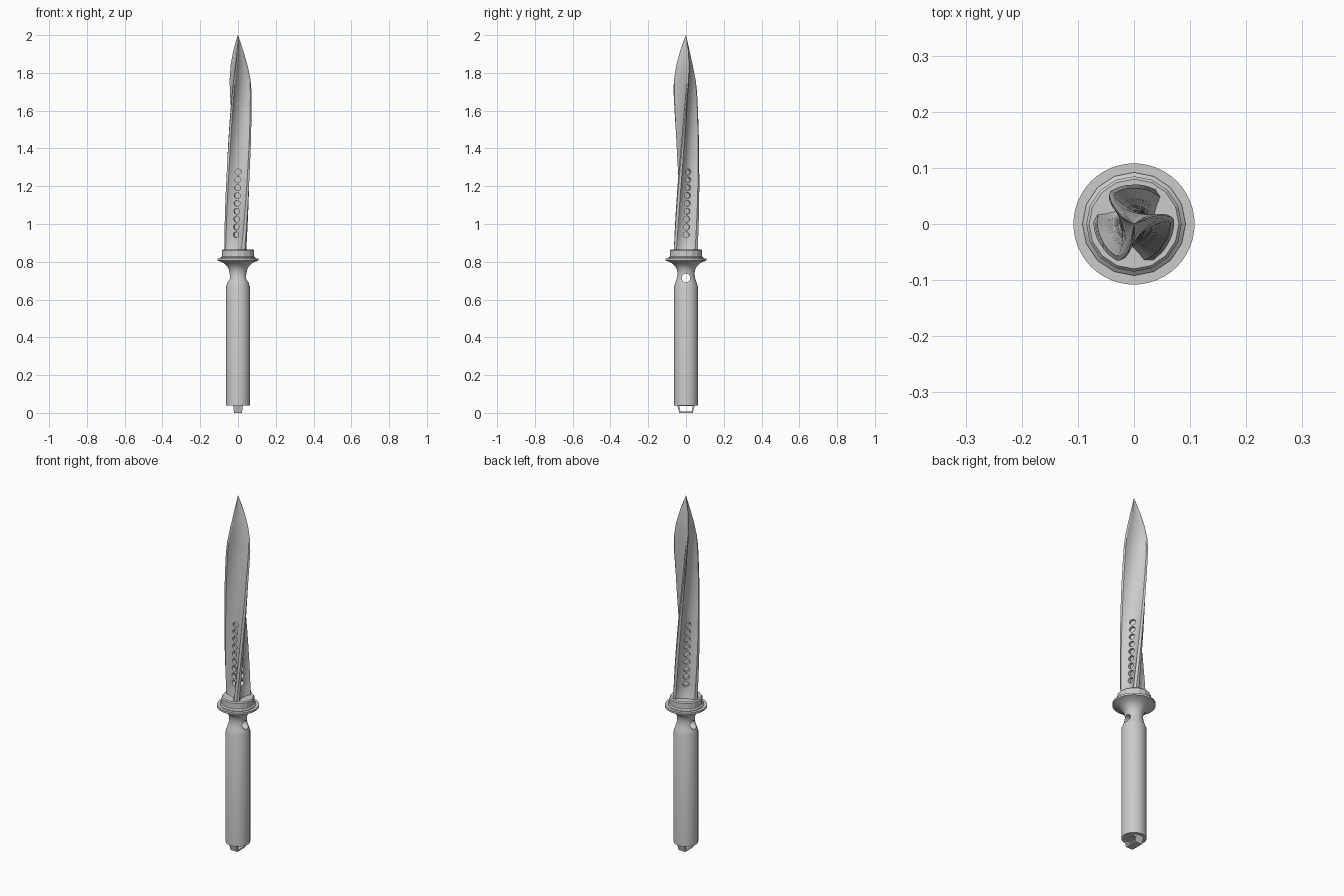
import bpy, bmesh, math
from mathutils import Vector, Matrix

if "Cube" in bpy.data.objects:
    bpy.data.objects.remove(bpy.data.objects["Cube"])


def finish(name, bm, angle=35):
    me = bpy.data.meshes.new(name)
    bm.to_mesh(me)
    bm.free()
    ob = bpy.data.objects.new(name, me)
    bpy.context.collection.objects.link(ob)
    smooth(ob, angle)
    return ob


def activate(ob):
    bpy.ops.object.select_all(action='DESELECT')
    ob.select_set(True)
    bpy.context.view_layer.objects.active = ob


def smooth(ob, angle):
    activate(ob)
    bpy.ops.object.shade_smooth_by_angle(angle=math.radians(angle))


def loft(name, rings, angle=35):
    bm = bmesh.new()
    loops = [[bm.verts.new(p) for p in ring] for ring in rings]
    n = len(loops[0])
    for a, b in zip(loops, loops[1:]):
        for i in range(n):
            j = (i + 1) % n
            bm.faces.new((a[i], a[j], b[j], b[i]))
    bm.faces.new(loops[0][::-1])
    bm.faces.new(loops[-1])
    return finish(name, bm, angle)


def lathe(name, profile, sides, angle=35):
    step = 2 * math.pi / sides
    return loft(name, [[(r * math.cos(i * step), r * math.sin(i * step), z)
                        for i in range(sides)] for r, z in profile], angle)


def cut(ob, cutter):
    mod = ob.modifiers.new("cut", 'BOOLEAN')
    mod.object, mod.solver, mod.operation = cutter, 'EXACT', 'DIFFERENCE'
    activate(ob)
    bpy.ops.object.modifier_move_to_index(modifier="cut", index=0)
    bpy.ops.object.modifier_apply(modifier="cut")
    bpy.data.objects.remove(cutter)


def rod(bm, start, end, radius, sides=16):
    start, end = Vector(start), Vector(end)
    d = end - start
    m = Matrix.Translation((start + end) / 2) @ d.to_track_quat('Z', 'Y').to_matrix().to_4x4()
    bmesh.ops.create_cone(bm, cap_ends=True, segments=sides, radius1=radius,
                          radius2=radius, depth=d.length, matrix=m)


def twist(z):
    return math.radians(60 + 70 * (z - 0.88) / 0.87)


def polar(r, side, a):
    return Vector((r * math.cos(a) - side * math.sin(a),
                   r * math.sin(a) + side * math.cos(a), 0))


def lerp_table(table, z):
    for a, b in zip(table, table[1:]):
        if z <= b[0]:
            t = (z - a[0]) / (b[0] - a[0])
            return [p + (q - p) * t for p, q in zip(a[1:], b[1:])]
    return table[-1][1:]


# height, wing radius, half thickness, flute depth radius
STATIONS = [(0.86, 0.073, 0.015, 0.036), (0.90, 0.072, 0.014, 0.024),
            (1.30, 0.070, 0.010, 0.022), (1.70, 0.072, 0.006, 0.021),
            (1.76, 0.068, 0.0055, 0.022), (1.84, 0.053, 0.004, 0.020),
            (1.92, 0.030, 0.003, 0.012), (1.97, 0.012, 0.0015, 0.005),
            (2.0, 0.0010, 0.0002, 0.0005)]


def blade_ring(z):
    R, w, valley = lerp_table(STATIONS, z)
    pts = []
    for k in range(3):
        a = twist(z) + k * 2 * math.pi / 3
        b = a + 2 * math.pi / 3
        A, B = polar(R * 0.9, w, a), polar(R * 0.9, -w, b)
        C = 2 * polar(valley, 0, (a + b) / 2) - (A + B) / 2
        pts.append(polar(R, 0, a))
        for i in range(9):
            t = i / 8
            pts.append(A * (1 - t) ** 2 + C * 2 * t * (1 - t) + B * t * t)
    return [(p.x, p.y, z) for p in pts]


# twisted three-winged blade
heights = sorted({round(0.86 + 0.04 * i, 3) for i in range(28)} | {s[0] for s in STATIONS})
blade = loft("blade", [blade_ring(z) for z in heights], 30)

# row of holes sunk in each flute; they stop just short of each other at the core
bm = bmesh.new()
for k in range(3):
    for i in range(9):
        z = 0.943 + i * 0.0415
        a = twist(z) + math.radians(60 + 120 * k)
        p, q = polar(0.0098, 0, a), polar(0.06, 0, a)
        rod(bm, (p.x, p.y, z), (q.x, q.y, z), 0.016)
cut(blade, finish("hole_cutter", bm))
smooth(blade, 30)

# faceted collar under the blade
lathe("collar", [(0.092, 0.815), (0.092, 0.822), (0.085, 0.828), (0.085, 0.86),
                 (0.080, 0.866)], 16, 15)

# round grip, necked below the flared guard
grip = lathe("grip_and_guard", [(0.063, 0.04), (0.063, 0.67), (0.056, 0.69),
                                (0.049, 0.71), (0.045, 0.735), (0.048, 0.757),
                                (0.058, 0.777), (0.076, 0.793), (0.095, 0.802),
                                (0.108, 0.807), (0.108, 0.818)], 48)
bm = bmesh.new()
rod(bm, (-0.1, 0, 0.714), (0.1, 0, 0.714), 0.023, 24)
cut(grip, finish("cross_hole_cutter", bm))
smooth(grip, 35)


# tapered pommel loop with a window through x
def slab(name, x0, x1, y0, y1, z0, z1):
    return loft(name, [[(sx * x, sy * y, z) for sx, sy in ((-1, -1), (1, -1), (1, 1), (-1, 1))]
                       for x, y, z in ((x0, y0, z0), (x1, y1, z1))])


pommel = slab("pommel_loop", 0.021, 0.026, 0.036, 0.046, 0.0, 0.042)
cut(pommel, slab("window_cutter", 0.1, 0.1, 0.029, 0.036, 0.008, 0.036))
